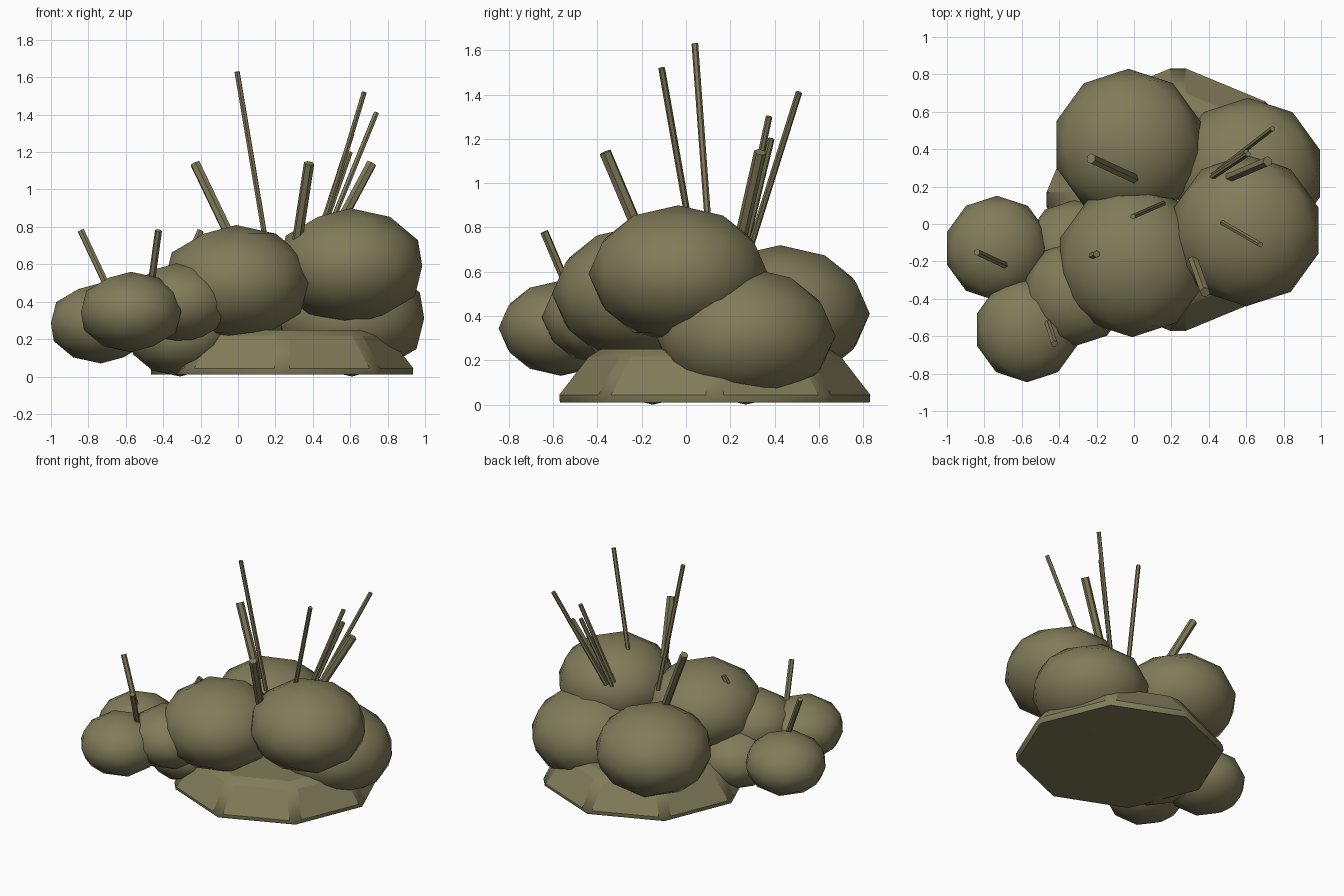
import bpy
from mathutils import Vector

cube = bpy.data.objects.get("Cube")
if cube:
    bpy.data.objects.remove(cube, do_unlink=True)

# Single olive colour for the whole clump
olive = bpy.data.materials.new("olive")
olive.use_nodes = True
color = (0.22, 0.20, 0.10, 1)
olive.diffuse_color = color
bsdf = next(n for n in olive.node_tree.nodes if n.type == 'BSDF_PRINCIPLED')
bsdf.inputs["Base Color"].default_value = color


def finish(name):
    obj = bpy.context.object
    obj.name = name
    obj.data.materials.clear()
    obj.data.materials.append(olive)
    return obj


def boulder(name, center, radius):
    """Squashed low-poly ball with smooth shading."""
    bpy.ops.mesh.primitive_ico_sphere_add(subdivisions=2, radius=radius, location=center)
    obj = finish(name)
    obj.scale.z = 0.765
    bpy.ops.object.shade_smooth()


def stalk(name, root, tip, radius):
    """Six-sided straight stalk, its root sunk into the clump."""
    root, tip = Vector(root), Vector(tip)
    axis = tip - root
    bpy.ops.mesh.primitive_cylinder_add(vertices=6, radius=radius, depth=axis.length,
                                        location=(root + tip) / 2)
    obj = finish(name)
    obj.rotation_euler = axis.to_track_quat('Z', 'Y').to_euler()
    bpy.ops.object.shade_smooth_by_angle()


# Tapered octagonal base with chamfered edges
bpy.ops.mesh.primitive_cone_add(vertices=8, radius1=0.745, radius2=0.56, depth=0.24,
                                location=(0.235, 0.13, 0.13))
base = finish("base")
bevel = base.modifiers.new("chamfer", 'BEVEL')
bevel.width = 0.042
bevel.segments = 1
bevel.limit_method = 'ANGLE'
bevel.angle_limit = 0.4
bpy.ops.object.shade_smooth_by_angle()

# Large rounded masses
LARGE = 0.405
boulder("upper_left_mass", (0.6, -0.035, 0.59), LARGE)
boulder("front_mass", (-0.01, -0.2, 0.5), LARGE)
boulder("back_mass", (-0.03, 0.425, 0.41), LARGE)
boulder("lower_left_mass", (0.61, 0.27, 0.31), LARGE)

# Small rounded masses at the right end
SMALL = 0.281
boulder("small_front_mass", (-0.572, -0.565, 0.345), SMALL)
boulder("small_outer_mass", (-0.733, -0.13, 0.285), SMALL)
boulder("small_upper_mass", (-0.31, -0.37, 0.395), SMALL)
boulder("small_lower_mass", (-0.31, -0.15, 0.215), SMALL)

# Tall thin stalks
THIN = 0.015
stalk("tall_stalk_middle", (0.155, 0.11, 0.68), (-0.005, 0.04, 1.63), THIN)
stalk("tall_stalk_front", (0.45, 0.02, 0.78), (0.675, -0.11, 1.52), THIN)
stalk("tall_stalk_back", (0.455, 0.29, 0.71), (0.74, 0.51, 1.41), THIN)
stalk("left_stalk_inner", (0.42, 0.25, 0.72), (0.61, 0.375, 1.3), THIN)
stalk("left_stalk_outer", (0.42, 0.26, 0.68), (0.6, 0.385, 1.2), THIN)

# Thick stalks
THICK = 0.028
stalk("thick_stalk_back", (0.01, 0.24, 0.64), (-0.23, 0.35, 1.14), THICK)
stalk("thick_stalk_front", (0.31, -0.17, 0.68), (0.38, -0.365, 1.14), THICK)
stalk("thick_stalk_left", (0.49, 0.24, 0.72), (0.715, 0.335, 1.14), THICK)

# Short stalks on the small masses
SHORT = 0.019
stalk("short_stalk_outer", (-0.68, -0.225, 0.44), (-0.84, -0.15, 0.78), SHORT)
stalk("short_stalk_front", (-0.47, -0.5, 0.45), (-0.425, -0.64, 0.78), SHORT)
stalk("short_stalk_middle", (-0.32, -0.21, 0.5), (-0.2, -0.16, 0.78), SHORT)
